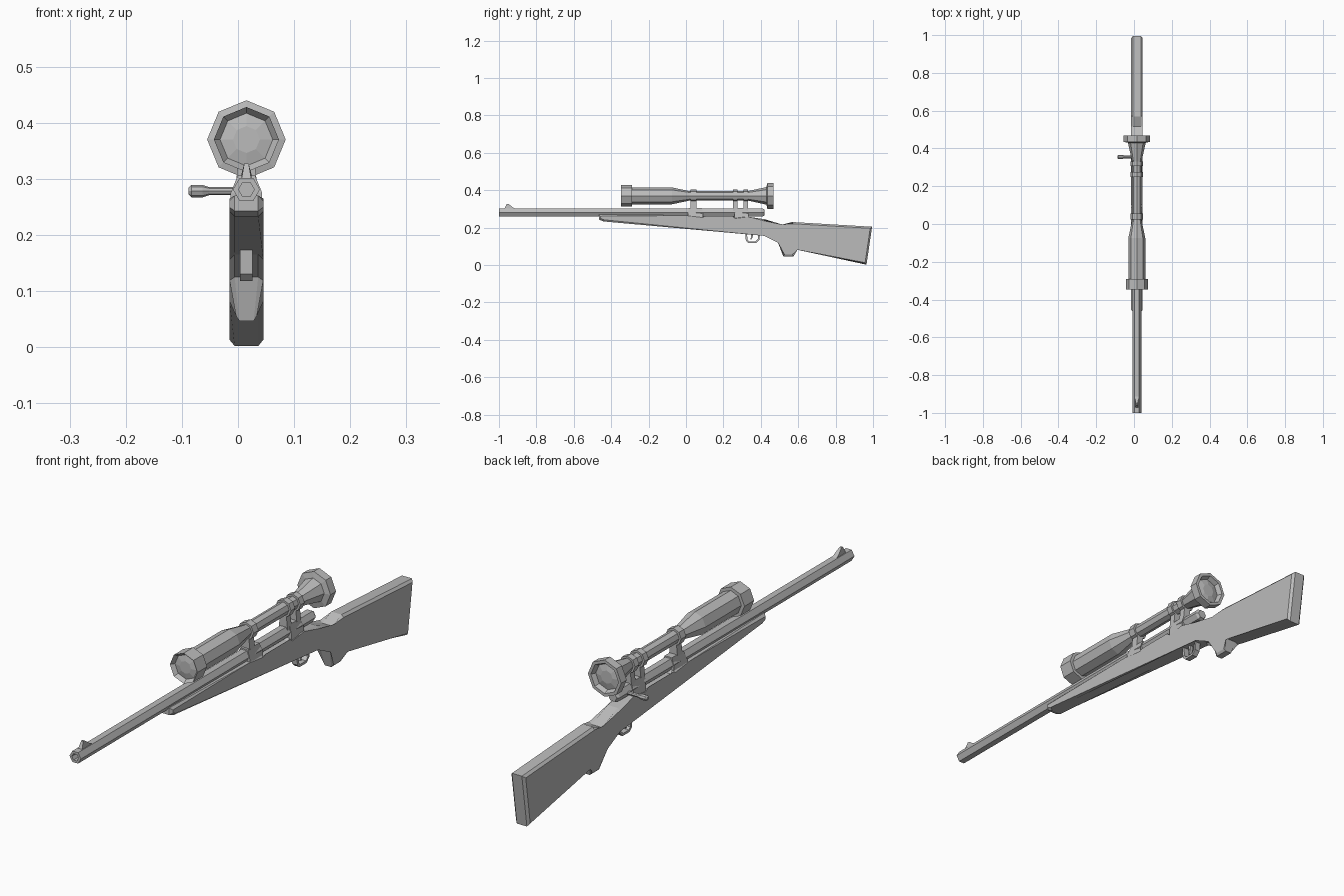
import bpy, bmesh, math
from mathutils import Vector

cube = bpy.data.objects.get("Cube")
if cube:
    bpy.data.objects.remove(cube)

CX = 0.015            # centre plane of the rifle
SCOPE_Z = 0.37        # optical axis
BORE_Z = 0.281        # barrel axis

grey = bpy.data.materials.new("plain grey")
grey.use_nodes = True
grey.diffuse_color = (0.5, 0.5, 0.5, 1)
grey.node_tree.nodes["Principled BSDF"].inputs["Base Color"].default_value = (0.5, 0.5, 0.5, 1)


def finish(name, bm):
    bmesh.ops.recalc_face_normals(bm, faces=bm.faces)
    mesh = bpy.data.meshes.new(name)
    bm.to_mesh(mesh)
    bm.free()
    mesh.materials.append(grey)
    obj = bpy.data.objects.new(name, mesh)
    bpy.context.collection.objects.link(obj)
    return obj


def lathe(name, profile, origin, axis="y", sides=8):
    """Faceted turned part; profile holds (position along axis, radius)."""
    bm = bmesh.new()
    rings = []
    for t, r in profile:
        ring = []
        for i in range(sides):
            a = 2 * math.pi * i / sides
            u, v = r * math.cos(a), r * math.sin(a)
            offset = (u, t, v) if axis == "y" else (t, u, v)
            ring.append(bm.verts.new(Vector(origin) + Vector(offset)))
        rings.append(ring)
    for a, b in zip(rings, rings[1:]):
        for i in range(sides):
            j = (i + 1) % sides
            bm.faces.new((a[i], a[j], b[j], b[i]))
    bm.faces.new(rings[0])
    bm.faces.new(rings[-1])
    return finish(name, bm)


def slab(name, outline, half, chamfer=0, shape=None):
    """Side outline of (y, z) extruded across x; shape narrows it by position."""
    bm = bmesh.new()
    left = [bm.verts.new((half, y, z)) for y, z in outline]
    right = [bm.verts.new((-half, y, z)) for y, z in outline]
    caps = [bm.faces.new(left), bm.faces.new(right)]
    n = len(outline)
    for i in range(n):
        j = (i + 1) % n
        bm.faces.new((left[i], left[j], right[j], right[i]))
    if chamfer:
        rim = [e for f in caps for e in f.edges]
        bmesh.ops.bevel(bm, geom=rim, offset=chamfer, segments=1, affect="EDGES")
    for v in bm.verts:
        if shape:
            v.co.x *= shape(v.co.y, v.co.z)
        v.co.x += CX
    return finish(name, bm)


# Stock with forend, action dip, grip and butt
slab("stock", [
    (-0.465, 0.27), (-0.465, 0.243), (-0.44, 0.233), (0.42, 0.165), (0.50, 0.125),
    (0.52, 0.047), (0.575, 0.047), (0.59, 0.092), (0.965, 0.002), (0.995, 0.205),
    (0.57, 0.23), (0.515, 0.207), (0.42, 0.245), (0.335, 0.258), (0.26, 0.258),
    (0.25, 0.252), (0.10, 0.252), (0.09, 0.263), (0.0, 0.265)],
    0.03, 0.009,
    lambda y, z: 0.62 if z < 0.07 and y < 0.6 else 1)

# Barrel with hollow muzzle, running back into the bolt
lathe("barrel", [(-0.97, 0.014), (-1.0, 0.014), (-1.0, 0.024), (0.41, 0.024), (0.42, 0.018)],
      (CX, 0, BORE_Z), sides=6)

# Front sight
slab("front_sight", [(-0.972, 0.298), (-0.905, 0.298), (-0.925, 0.308), (-0.95, 0.327), (-0.958, 0.327)],
     0.009, 0, lambda y, z: 0.45 if z > 0.32 else 1)

# Receiver blocks that rise from the stock under the mounts
for name, y0, y1 in (("front_receiver", 0.01, 0.09), ("rear_receiver", 0.26, 0.335)):
    slab(name, [(y0, 0.24), (y1, 0.24), (y1, 0.275), (y1 - 0.005, 0.306),
                (y0 + 0.005, 0.306), (y0, 0.275)],
         0.028, 0, lambda y, z: 0.55 if z > 0.3 else 1)

# Scope posts and rings
for name, y0, y1 in (("front", 0.025, 0.055), ("middle", 0.25, 0.275), ("rear", 0.307, 0.332)):
    slab(name + "_mount", [(y0, 0.28), (y1, 0.28), (y1, 0.355), (y0, 0.355)],
         0.02, 0, lambda y, z: 0.6 if z > 0.33 else 1)
    lathe(name + "_scope_ring", [(y0, 0.026), (y0, 0.033), (y1, 0.033), (y1, 0.026)],
          (CX, 0, SCOPE_Z))

# Scope body with recessed, slightly domed lenses
lathe("scope", [
    (-0.338, 0.024), (-0.333, 0.047), (-0.348, 0.058), (-0.29, 0.058), (-0.29, 0.045),
    (-0.075, 0.045), (0.02, 0.025), (0.33, 0.025), (0.43, 0.047), (0.435, 0.07),
    (0.468, 0.07), (0.468, 0.058), (0.45, 0.05), (0.456, 0.025)],
    (CX, 0, SCOPE_Z))

# Bolt handle with knob on the right side
lathe("bolt_handle", [
    (-0.103, 0.006), (-0.098, 0.011), (-0.078, 0.011), (-0.066, 0.007), (0.0, 0.007)],
    (CX, 0.355, 0.278), axis="x")

# Trigger guard loop and trigger
slab("trigger_guard", [
    (0.315, 0.18), (0.32, 0.13), (0.333, 0.118), (0.375, 0.118), (0.392, 0.135),
    (0.397, 0.172), (0.388, 0.172), (0.384, 0.139), (0.372, 0.127), (0.337, 0.127),
    (0.329, 0.135), (0.325, 0.18)], 0.011)
slab("trigger", [
    (0.345, 0.18), (0.357, 0.18), (0.358, 0.155), (0.35, 0.135), (0.344, 0.137),
    (0.349, 0.155)], 0.006)
